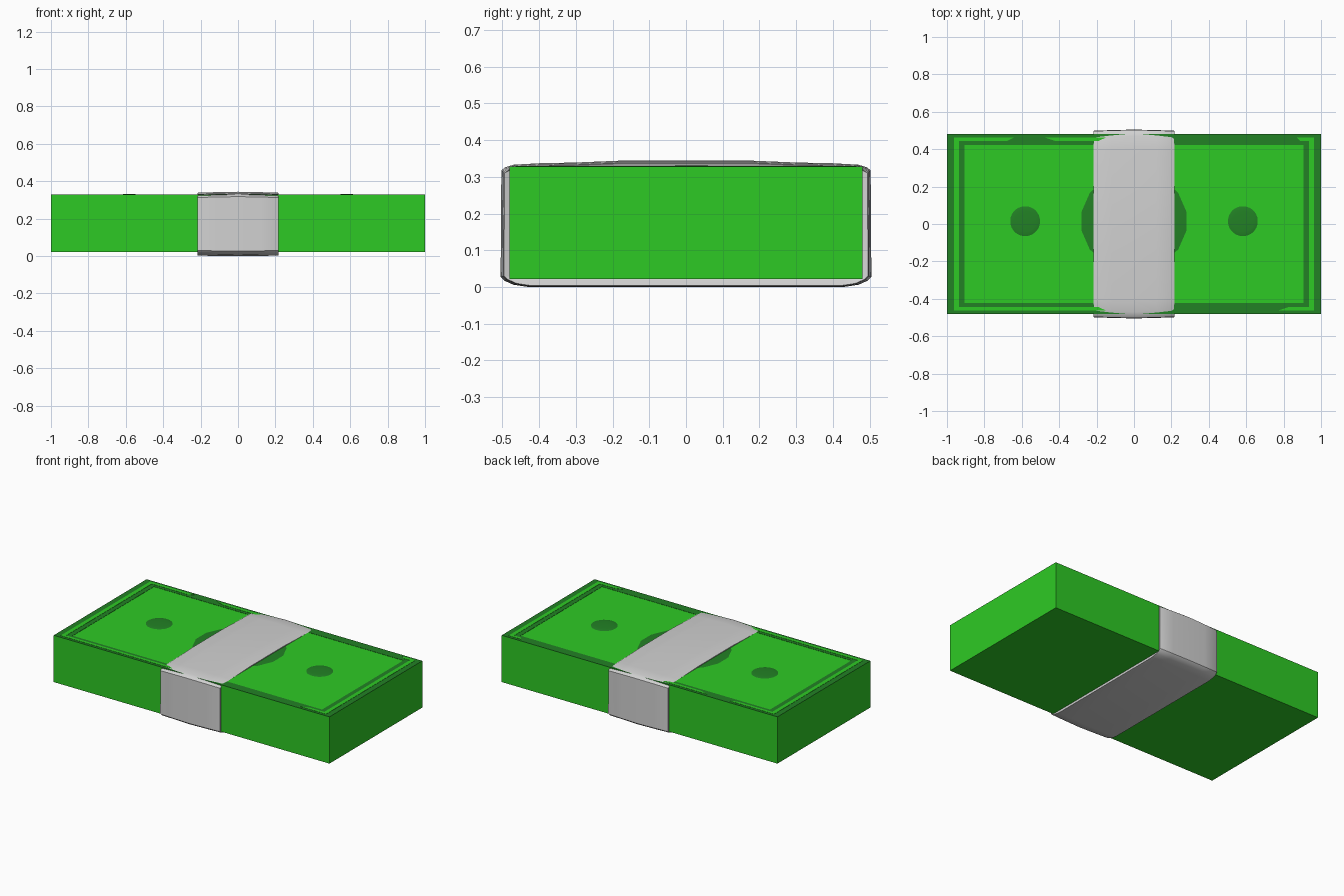
import bpy, bmesh, math

if "Cube" in bpy.data.objects:
    bpy.data.objects.remove(bpy.data.objects["Cube"])


def material(name, rgb):
    m = bpy.data.materials.new(name)
    m.diffuse_color = (*rgb, 1)
    m.use_nodes = True
    m.node_tree.nodes["Principled BSDF"].inputs["Base Color"].default_value = m.diffuse_color
    return m


GREEN = material("bright green", (0.027, 0.59, 0.018))
DARK = material("dark green", (0.016, 0.22, 0.018))
PAPER = material("pale grey", (0.64, 0.64, 0.64))

HX, HY, Z0, Z1 = 1.0, 0.481, 0.022, 0.327


def finish(name, bm, mat, smooth=None):
    bmesh.ops.recalc_face_normals(bm, faces=bm.faces)
    me = bpy.data.meshes.new(name)
    bm.to_mesh(me)
    bm.free()
    me.materials.append(mat)
    ob = bpy.data.objects.new(name, me)
    bpy.context.collection.objects.link(ob)
    if smooth:
        bpy.context.view_layer.objects.active = ob
        ob.select_set(True)
        bpy.ops.object.shade_smooth_by_angle(angle=math.radians(smooth))
        ob.select_set(False)
    return ob


def prism(bm, pts, z0, z1):
    """Extrude a flat outline from z0 to z1."""
    f = bm.faces.new([bm.verts.new((x, y, z0)) for x, y in pts])
    r = bmesh.ops.extrude_face_region(bm, geom=[f])
    for g in r["geom"]:
        if isinstance(g, bmesh.types.BMVert):
            g.co.z = z1


def rect(x0, x1, y0, y1):
    return [(x0, y0), (x1, y0), (x1, y1), (x0, y1)]


# Block of notes
bm = bmesh.new()
prism(bm, rect(-HX, HX, -HY, HY), Z0, Z1)
finish("note_stack", bm, GREEN)

# Dark printed border round the top
bm = bmesh.new()
IX, IY, ZB = 0.905, 0.422, Z1 + 0.0015
for s in (-1, 1):
    prism(bm, rect(*sorted((s * IX, s * HX)), -HY, HY), Z1, ZB)
    prism(bm, rect(-IX, IX, *sorted((s * IY, s * HY))), Z1, ZB)
finish("printed_border", bm, DARK)

# Thin bright line within the border, broken along the long sides
bm = bmesh.new()
ZL = ZB + 0.0015
LY0, LY1 = 0.443, 0.463
for s in (-1, 1):
    prism(bm, rect(*sorted((s * 0.936, s * 0.963)), -LY1, LY1), ZB, ZL)
for side, x0, x1, taper in ((1, -0.936, -0.64, 0.04), (1, -0.48, -0.1, -0.06),
                            (1, 0.87, 0.936, -0.02), (-1, -0.936, -0.1, 0.02),
                            (-1, 0.77, 0.936, -0.06)):
    a, b = side * LY0, side * LY1
    if taper > 0:
        pts = [(x0, a), (x1 - taper, a), (x1, b), (x0, b)]
    else:
        pts = [(x0, b), (x0 - taper, a), (x1, a), (x1, b)]
    prism(bm, pts, ZB, ZL)
finish("border_line", bm, GREEN)


# Shallow domed emblems on the top
def emblem(name, x, y, rx, ry, h, sides):
    bm = bmesh.new()
    tip = bm.verts.new((x, y, Z1 + h))
    prev = None
    for r, z in ((0.35, 0.93), (0.7, 0.7), (0.92, 0.4), (1.0, 0.0)):
        ring = [bm.verts.new((x + rx * r * math.cos(2 * math.pi * (i + .5) / sides),
                              y + ry * r * math.sin(2 * math.pi * (i + .5) / sides),
                              Z1 + h * z)) for i in range(sides)]
        for i in range(sides):
            j = (i + 1) % sides
            if prev:
                bm.faces.new((prev[i], ring[i], ring[j], prev[j]))
            else:
                bm.faces.new((tip, ring[i], ring[j]))
        prev = ring
    finish(name, bm, DARK, 40)


emblem("centre_oval", 0, 0.015, 0.285, 0.27, 0.005, 16)
emblem("left_dot", -0.582, 0.015, 0.08, 0.08, 0.004, 32)
emblem("right_dot", 0.582, 0.015, 0.08, 0.08, 0.004, 32)

# Paper band: half outline (y, z) mirrored, lofted along x with a soft bulge
half = [(0.43, 0.003), (0.47, 0.009), (0.495, 0.02), (0.505, 0.03), (0.503, 0.318),
        (0.492, 0.326), (0.47, 0.333), (0.40, 0.337), (0.30, 0.339), (0.18, 0.344)]
outline = half + [(-y, z) for y, z in reversed(half)]
bm = bmesh.new()


def section(x, inset):
    vs = []
    for y, z in outline:
        cz = z - inset * 0.8 if z > 0.17 else z - 0.003 + inset * 0.4
        vs.append(bm.verts.new((x, y - math.copysign(inset, y), cz)))
    return vs


def inner(x):
    return [bm.verts.new((x, max(-HY + .002, min(HY - .002, y)),
                          max(Z0 + .002, min(Z1 - .002, z)))) for y, z in outline]


rings = [inner(-0.212)]
for x, d in ((-0.217, 0.009), (-0.212, 0.006), (-0.12, 0.003), (0, 0),
             (0.12, 0.003), (0.212, 0.006), (0.217, 0.009)):
    rings.append(section(x, d))
rings.append(inner(0.212))
n = len(outline)
for a, b in zip(rings, rings[1:]):
    for i in range(n):
        bm.faces.new((a[i], a[(i + 1) % n], b[(i + 1) % n], b[i]))
finish("paper_band", bm, PAPER, 35)
